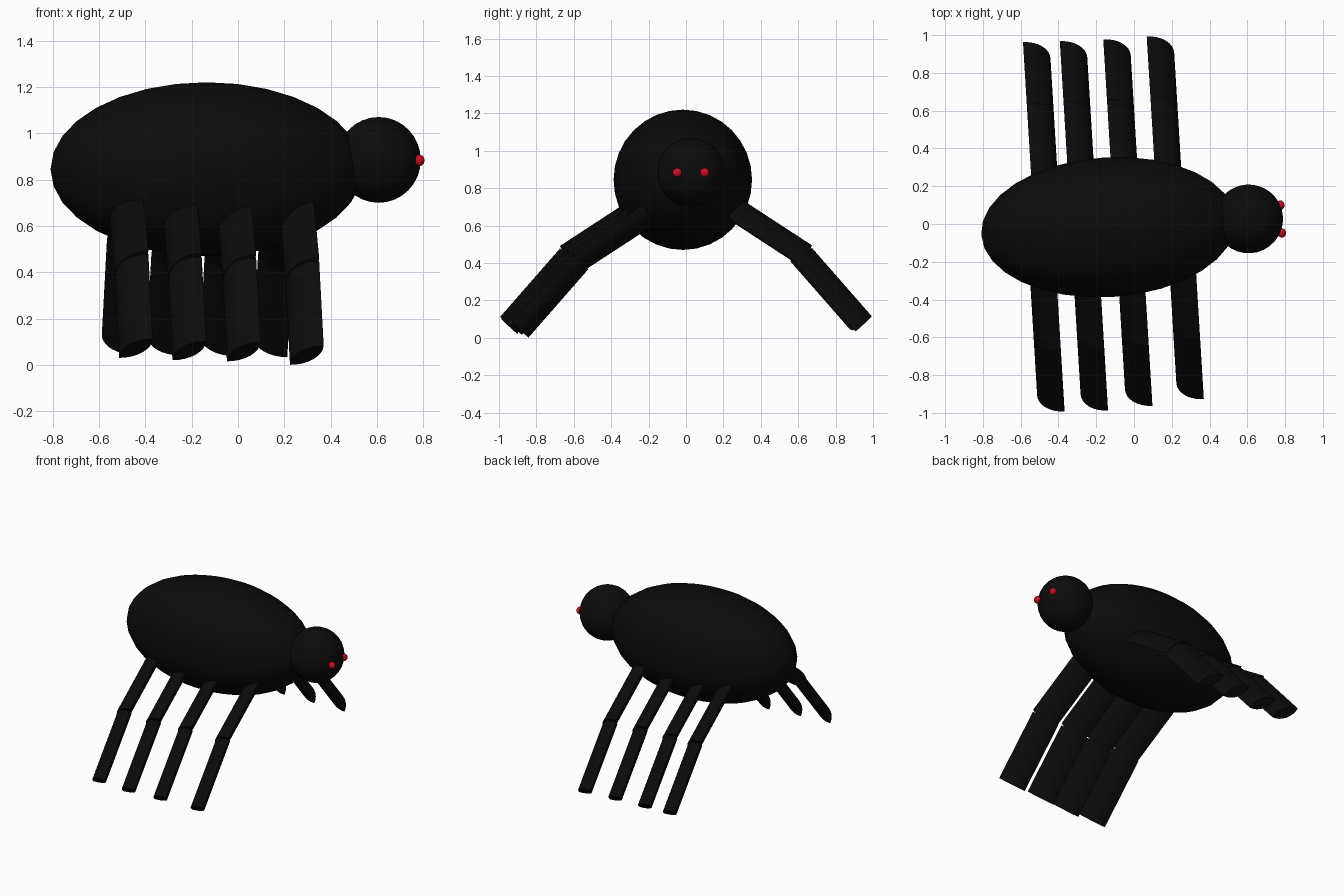
import bpy
import bmesh
from math import radians, cos, sin, pi
from mathutils import Vector, Matrix

if "Cube" in bpy.data.objects:
    bpy.data.objects.remove(bpy.data.objects["Cube"], do_unlink=True)

TURN = radians(3.5)              # whole creature is turned slightly
LENS_W, LENS_T = 0.14, 0.125     # leg section width and thickness


def material(name, rgb):
    mat = bpy.data.materials.new(name)
    mat.use_nodes = True
    mat.diffuse_color = (*rgb, 1)
    mat.node_tree.nodes["Principled BSDF"].inputs["Base Color"].default_value = (*rgb, 1)
    return mat


BLACK = material("matte black", (0.0035, 0.0035, 0.0035))
RED = material("bright red", (0.62, 0.003, 0.02))


def finish(obj, name, mat):
    obj.name = name
    obj.data.name = name
    obj.data.materials.append(mat)
    bpy.ops.object.select_all(action="DESELECT")
    obj.select_set(True)
    bpy.context.view_layer.objects.active = obj
    bpy.ops.object.shade_smooth_by_angle(angle=radians(35))


def ellipsoid(name, centre, radii, mat, segments=32, rings=16):
    bpy.ops.mesh.primitive_uv_sphere_add(segments=segments, ring_count=rings, location=centre)
    obj = bpy.context.object
    obj.scale = radii
    obj.rotation_euler.z = TURN
    finish(obj, name, mat)


def lens_profile(steps=8):
    """Two quarter arcs meeting in sharp tips at opposite corners."""
    arc = [(cos(pi / 2 * i / steps) - 0.5, sin(pi / 2 * i / steps) - 0.5)
           for i in range(steps + 1)]
    return arc[:-1] + [(-a, -b) for a, b in arc[:-1]]


def leg_segment(name, start, end, matrix):
    """Extrude the lens along a line in the leg's own (outward, up) plane."""
    a, b = Vector((0, -start[0], start[1])), Vector((0, -end[0], end[1]))
    axis = (b - a).normalized()
    side = Vector((1, 0, 0))
    up = axis.cross(side)
    if up.z < 0:
        up.negate()
    bm = bmesh.new()
    # arcs bulge to the upper inner and lower outer sides; tips on the other diagonal
    ring = [bm.verts.new(a - side * p * LENS_W + up * q * LENS_T) for p, q in lens_profile()]
    cap = bm.faces.new(ring)
    extruded = bmesh.ops.extrude_face_region(bm, geom=[cap], use_keep_orig=True)["geom"]
    bmesh.ops.translate(bm, vec=b - a,
                        verts=[g for g in extruded if isinstance(g, bmesh.types.BMVert)])
    bmesh.ops.recalc_face_normals(bm, faces=bm.faces)
    mesh = bpy.data.meshes.new(name)
    bm.to_mesh(mesh)
    bm.free()
    obj = bpy.data.objects.new(name, mesh)
    bpy.context.collection.objects.link(obj)
    obj.matrix_world = matrix
    finish(obj, name, BLACK)


# Body and head
ellipsoid("body", (-0.135, -0.017, 0.845), (0.675, 0.37, 0.375), BLACK)
ellipsoid("head", (0.607, 0.027, 0.885), (0.182, 0.182, 0.185), BLACK)

# Eyes
ellipsoid("right_eye", (0.783, -0.047, 0.883), (0.022, 0.025, 0.025), RED, 16, 8)
ellipsoid("left_eye", (0.775, 0.1, 0.883), (0.022, 0.025, 0.025), RED, 16, 8)

# Legs: foot middle positions (x, y, z) on each side
FEET = {
    "front": [(-0.44, -0.95, 0.072), (-0.21, -0.945, 0.062),
              (0.025, -0.92, 0.057), (0.297, -0.885, 0.042)],
    "back": [(-0.515, 0.92, 0.085), (-0.32, 0.925, 0.082),
             (-0.09, 0.935, 0.08), (0.14, 0.95, 0.075)],
}
for row, feet in FEET.items():
    spin = TURN + (pi if row == "back" else 0)
    for n, foot in enumerate(feet, 1):
        place = Matrix.Translation(foot) @ Matrix.Rotation(spin, 4, "Z")
        leg_segment(f"{row}_lower_leg_{n}", (-0.32, 0.365), (0, 0), place)
        leg_segment(f"{row}_upper_leg_{n}", (-0.695, 0.62), (-0.308, 0.368), place)
